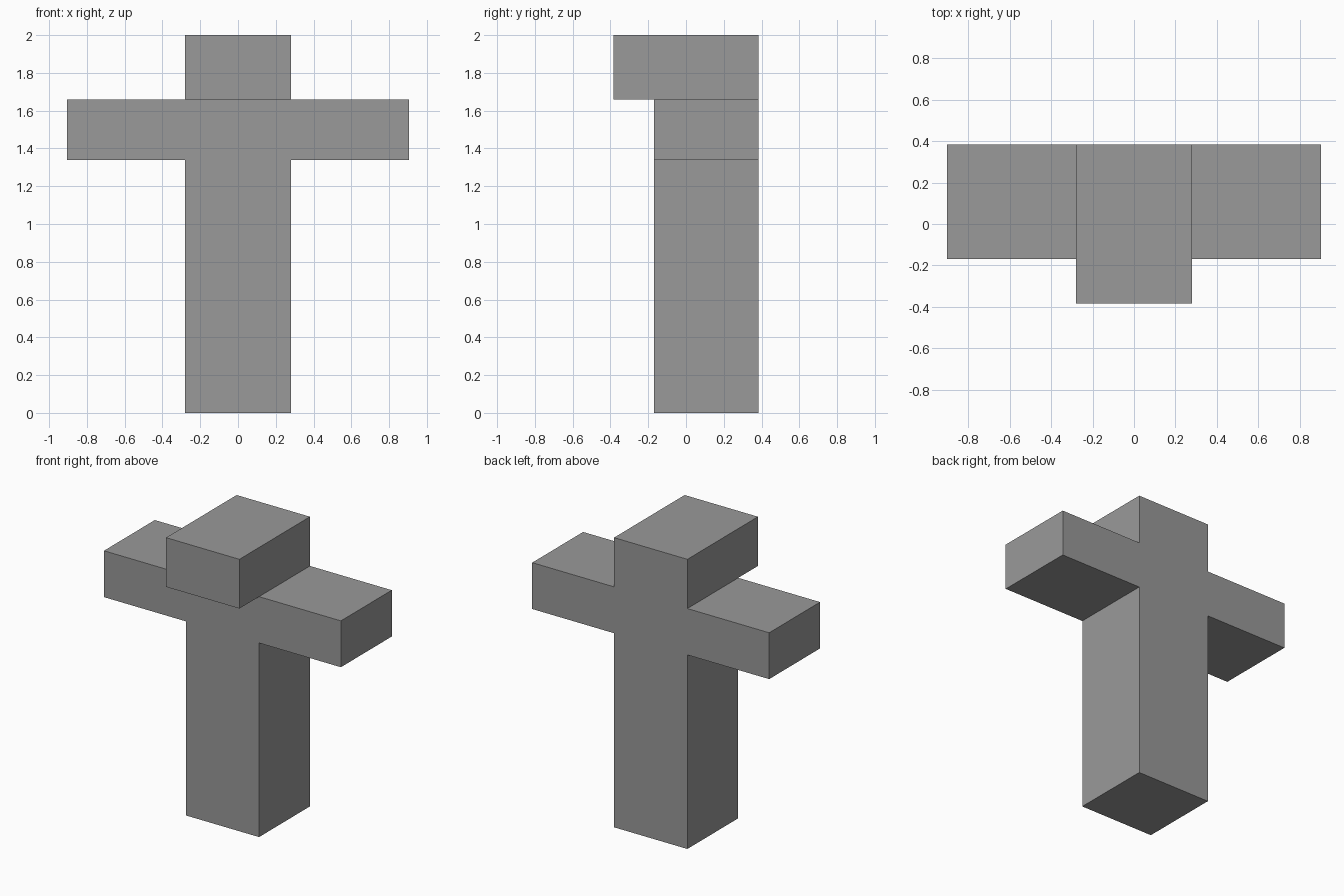
import bpy
import bmesh
from mathutils import Vector

cube = bpy.data.objects.get("Cube")
if cube:
    bpy.data.objects.remove(cube, do_unlink=True)

# Main dimensions
HALF_WIDTH, ARM_REACH = 0.28, 0.905
FRONT, BACK, HEAD_FRONT = -0.17, 0.385, -0.385
ARM_BOTTOM, ARM_TOP, TOP = 1.34, 1.66, 2.0

grey = bpy.data.materials.new("plain grey")
grey.use_nodes = True
colour = (0.32, 0.32, 0.32, 1)
grey.diffuse_color = colour
grey.node_tree.nodes["Principled BSDF"].inputs["Base Color"].default_value = colour

bm = bmesh.new()


def extrude(face, offset):
    """Pull a face out by an offset and return the new end face."""
    result = bmesh.ops.extrude_discrete_faces(bm, faces=[face])["faces"][0]
    bmesh.ops.translate(bm, verts=result.verts, vec=Vector(offset))
    return result


def face_towards(direction, low, high):
    """Find the face pointing in a direction between two heights."""
    bm.normal_update()
    return next(f for f in bm.faces
                if f.normal.dot(Vector(direction)) > 0.9
                and low < f.calc_center_median().z < high)


# Column, from the foot through the arm section to the head
bmesh.ops.create_cube(bm, size=1)
for v in bm.verts:
    v.co.x *= 2 * HALF_WIDTH
    v.co.y = FRONT if v.co.y < 0 else BACK
    v.co.z = 0 if v.co.z < 0 else ARM_BOTTOM
crown = face_towards((0, 0, 1), 1, TOP)
for rise in (ARM_TOP - ARM_BOTTOM, TOP - ARM_TOP):
    crown = extrude(crown, (0, 0, rise))

# Arms on both sides
for side in (-1, 1):
    shoulder = face_towards((side, 0, 0), ARM_BOTTOM, ARM_TOP)
    extrude(shoulder, (side * (ARM_REACH - HALF_WIDTH), 0, 0))

# Overhanging front of the head
extrude(face_towards((0, -1, 0), ARM_TOP, TOP), (0, HEAD_FRONT - FRONT, 0))

# Merge coplanar faces into clean flat sides
bmesh.ops.remove_doubles(bm, verts=bm.verts, dist=0.0001)
bmesh.ops.dissolve_limit(bm, angle_limit=0.01, verts=bm.verts, edges=bm.edges)
bmesh.ops.recalc_face_normals(bm, faces=bm.faces)

mesh = bpy.data.meshes.new("post_with_arms_and_head")
bm.to_mesh(mesh)
bm.free()
mesh.materials.append(grey)
post = bpy.data.objects.new("post_with_arms_and_head", mesh)
bpy.context.collection.objects.link(post)
